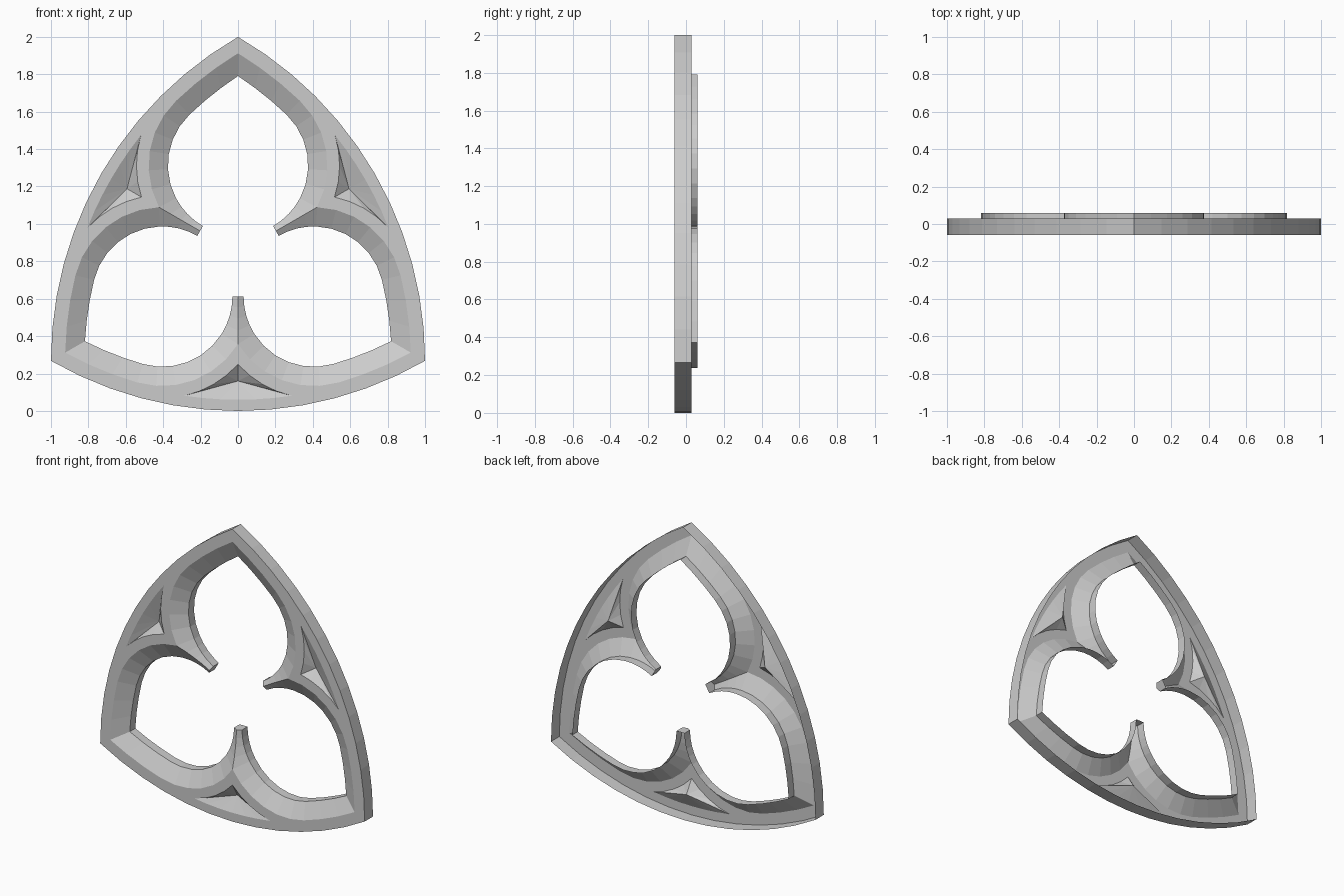
import bpy, bmesh, math
from mathutils import Matrix, Vector

if "Cube" in bpy.data.objects:
    bpy.data.objects.remove(bpy.data.objects["Cube"])

# Curved-triangle tracery: one sixth is drawn, then mirrored and rotated
FRONT, EDGE, OUTER_BACK, INNER_BACK = -0.06, 0.0, 0.03, 0.06
GZ = 2 - 2 / math.sqrt(3)                 # centroid height
LOBE = Vector((0.405, GZ - 0.234))        # lobe circle centre
APEX = Vector((0, 2))                     # centre of the bottom arc
R_OPEN, CHAMFER = 0.375, 0.103
R_CREASE = R_OPEN + CHAMFER
REACH = (LOBE - APEX).length
TANGENT = math.atan2(LOBE.y - 2, LOBE.x)


def on(c, r, a):
    return c + Vector((math.cos(a), math.sin(a))) * r


def steps(a, b, n):
    return [a + (b - a) * i / n for i in range(n + 1)]


def v3(p, y):
    return Vector((p.x, y, p.y))


def axis_angle(R):
    # angle about APEX where radius R meets the corner axis
    h = 2 - GZ
    t = (-h + math.sqrt(h * h - 4 * (h * h - R * R))) / 2
    return math.atan2(-h - t * 0.5, t * math.sqrt(3) / 2)


def lobe_curve(r, end):
    R = REACH + r
    pts = [on(APEX, R, a) for a in steps(axis_angle(R), TANGENT, 3)]
    return pts + [on(LOBE, r, a) for a in steps(TANGENT, end, 6)[1:]]


faces = []


def strip(a, b):
    for i in range(len(a) - 1):
        faces.append([a[i], a[i + 1], b[i + 1], b[i]])


# Outer wall, crease and opening edge
outer = [on(APEX, 2, a) for a in steps(-math.pi / 3, -math.pi / 2, 6)]
meet = -math.pi + math.acos(LOBE.x / R_CREASE)
crease = lobe_curve(R_CREASE, meet)
inner = lobe_curve(R_OPEN, meet)
ridge = [v3(p, FRONT) for p in crease]
for a in steps(meet, -math.pi, 4)[1:]:
    r = LOBE.x / abs(math.cos(a))
    inner.append(on(LOBE, R_OPEN, a))
    ridge.append(v3(on(LOBE, r, a), EDGE + (FRONT - EDGE) * (r - R_OPEN) / CHAMFER))
lip = [v3(p, EDGE) for p in inner]
back = [v3(p, INNER_BACK) for p in inner]
rim = [v3(p, FRONT) for p in outer]
strip(rim, [v3(p, OUTER_BACK) for p in outer])
strip(ridge, lip)
strip(lip, back)

# Blunt cusp tip
faces.append([ridge[-1], lip[-1], back[-1], Vector((0, INNER_BACK, back[-1].z))])

# Sunken three-sided pocket between two lobes
RP, RO = 0.543, 1.94
off = math.acos((RO**2 + REACH**2 - RP**2) / (2 * RO * REACH))
tip = on(APEX, RO, TANGENT - off)
low = [v3(on(APEX, RO, a), FRONT) for a in steps(-math.pi / 2, TANGENT - off, 3)]
d = tip - LOBE
high = [v3(on(LOBE, RP, a), FRONT) for a in
        steps(math.atan2(d.y, d.x), -math.pi + math.acos(LOBE.x / RP), 4)]
pit = Vector((0, -0.005, 0.16))
for line in (low, high):
    for p, q in zip(line, line[1:]):
        faces.append([p, q, pit])

# Flat front band around the pocket
front = rim + low + high[1:] + [v3(p, FRONT) for p in reversed(crease)]
faces.append(front)

bm = bmesh.new()
centre = Vector((0, 0, GZ))
for k in range(3):
    rot = Matrix.Rotation(k * 2 * math.pi / 3, 3, 'Y')
    for side in (1, -1):
        for f in faces:
            pts = [rot @ (Vector((p.x * side, p.y, p.z)) - centre) + centre for p in f]
            bm.faces.new([bm.verts.new(p) for p in (pts if side > 0 else pts[::-1])])
bmesh.ops.remove_doubles(bm, verts=bm.verts, dist=0.0005)
bmesh.ops.recalc_face_normals(bm, faces=bm.faces)
if max(bm.faces, key=lambda f: len(f.verts)).normal.y > 0:
    bmesh.ops.reverse_faces(bm, faces=bm.faces)
mesh = bpy.data.meshes.new("trefoil_tracery")
bm.to_mesh(mesh)
bm.free()
bpy.context.collection.objects.link(bpy.data.objects.new("trefoil_tracery", mesh))
